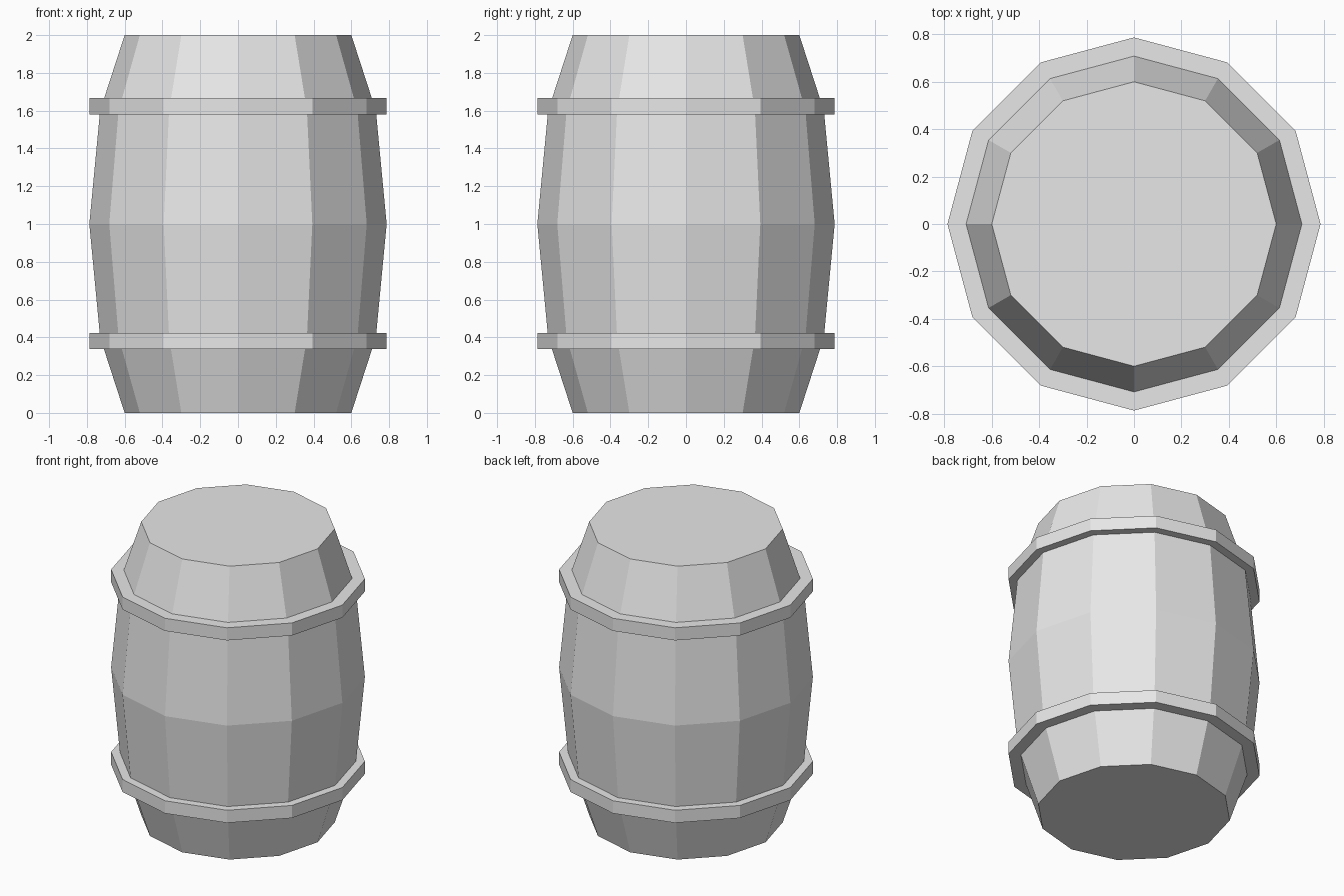
import bpy
import bmesh
from math import cos, sin, tau

default_cube = bpy.data.objects.get("Cube")
if default_cube:
    bpy.data.objects.remove(default_cube, do_unlink=True)

SIDES = 12

grey = bpy.data.materials.new("light_grey")
grey.use_nodes = True
grey.diffuse_color = (0.8, 0.8, 0.8, 1)
grey.node_tree.nodes["Principled BSDF"].inputs["Base Color"].default_value = grey.diffuse_color


def lathe(name, profile, closed=False):
    """Turn a (radius, z) profile into a faceted solid; open profiles get end caps."""
    bm = bmesh.new()
    rings = [[bm.verts.new((r * cos(tau * i / SIDES), r * sin(tau * i / SIDES), z))
              for i in range(SIDES)] for r, z in profile]
    pairs = list(zip(rings, rings[1:]))
    if closed:
        pairs.append((rings[-1], rings[0]))
    else:
        bm.faces.new(rings[0][::-1])
        bm.faces.new(rings[-1])
    for low, high in pairs:
        for i in range(SIDES):
            j = (i + 1) % SIDES
            bm.faces.new((low[i], low[j], high[j], high[i]))
    bmesh.ops.recalc_face_normals(bm, faces=bm.faces)
    mesh = bpy.data.meshes.new(name)
    bm.to_mesh(mesh)
    bm.free()
    mesh.materials.append(grey)
    obj = bpy.data.objects.new(name, mesh)
    bpy.context.collection.objects.link(obj)
    return obj


# Barrel body: steep tapered ends, gently bulging middle
lower = [(0.6, 0), (0.73, 0.4)]
upper = [(r, 2 - z) for r, z in reversed(lower)]
lathe("barrel_body", lower + [(0.787, 1)] + upper)

# Hoops: flat bands around the two bends
for name, z in (("lower_hoop", 0.38), ("upper_hoop", 1.624)):
    bottom, top = z - 0.043, z + 0.043
    lathe(name, [(0.69, bottom), (0.787, bottom), (0.787, top), (0.69, top)], closed=True)
